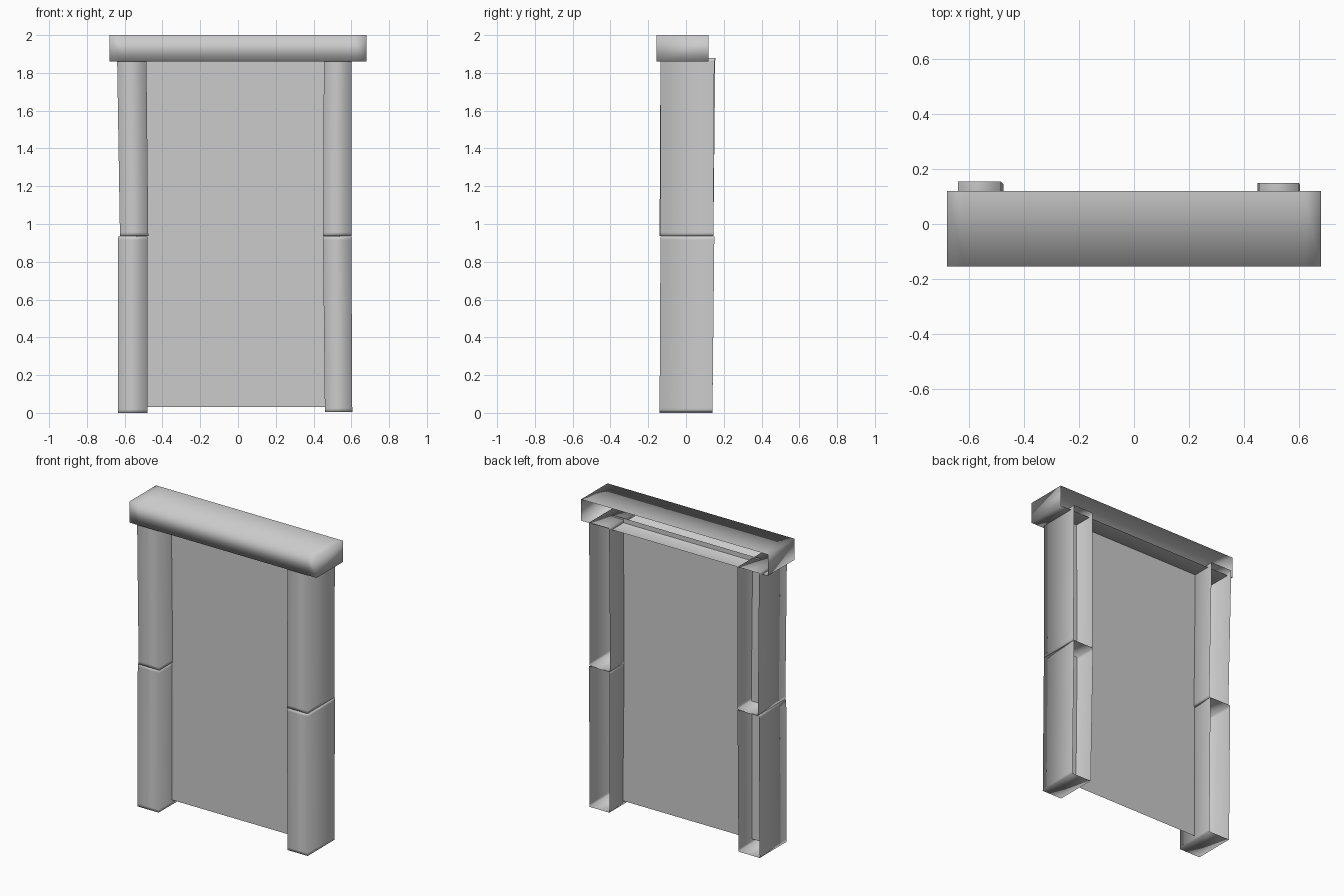
import bpy
import bmesh
from mathutils import Vector

cube = bpy.data.objects.get("Cube")
if cube:
    bpy.data.objects.remove(cube, do_unlink=True)

# One plain stone grey for everything
stone = bpy.data.materials.new("stone_grey")
stone.use_nodes = True
grey = (0.6, 0.6, 0.6, 1.0)
stone.diffuse_color = grey
stone.node_tree.nodes["Principled BSDF"].inputs["Base Color"].default_value = grey


def finish(name, bm, smooth):
    for face in bm.faces:
        face.smooth = smooth
    mesh = bpy.data.meshes.new(name)
    bm.to_mesh(mesh)
    bm.free()
    mesh.materials.append(stone)
    obj = bpy.data.objects.new(name, mesh)
    bpy.context.collection.objects.link(obj)
    return obj


def open_beam(name, start, end, loop):
    """Capped beam, open at the back, with support loops near both ends.
    Each end lists four corners: back, front, front, back."""
    bm = bmesh.new()
    rings = []
    for t in (0, loop, 1 - loop, 1):
        rings.append([bm.verts.new(Vector(a).lerp(Vector(b), t))
                      for a, b in zip(start, end)])
    for low, high in zip(rings, rings[1:]):
        for i in range(3):
            bm.faces.new((low[i], low[i + 1], high[i + 1], high[i]))
    bm.faces.new(rings[0][::-1])
    bm.faces.new(rings[-1])
    return finish(name, bm, True)


def post_end(x0, x1, y0, y1, z):
    return [(x0, y1, z), (x0, y0, z), (x1, y0, z), (x1, y1, z)]


# Posts: two slightly uneven stone blocks on each side
open_beam("right_lower_post", post_end(-0.635, -0.48, -0.14, 0.14, 0.0),
          post_end(-0.635, -0.48, -0.135, 0.15, 0.935), 0.02)
open_beam("right_upper_post", post_end(-0.625, -0.475, -0.14, 0.145, 0.937),
          post_end(-0.64, -0.485, -0.135, 0.155, 1.88), 0.02)
open_beam("left_lower_post", post_end(0.46, 0.605, -0.14, 0.14, 0.005),
          post_end(0.45, 0.6, -0.135, 0.15, 0.935), 0.02)
open_beam("left_upper_post", post_end(0.45, 0.6, -0.135, 0.145, 0.937),
          post_end(0.455, 0.6, -0.135, 0.15, 1.88), 0.02)


# Lintel: crossbeam on top of the posts
def lintel_end(x):
    y0, y1, z0, z1 = -0.155, 0.12, 1.86, 2.0
    return [(x, y1, z0), (x, y0, z0), (x, y0, z1), (x, y1, z1)]


open_beam("lintel", lintel_end(0.68), lintel_end(-0.68), 0.045)

# Door panel: thin sheet between the posts
bm = bmesh.new()
corners = [(-0.54, 0.03), (0.54, 0.03), (0.54, 1.89), (-0.54, 1.89)]
bm.faces.new([bm.verts.new((x, 0, z)) for x, z in corners])
finish("door_panel", bm, False)
